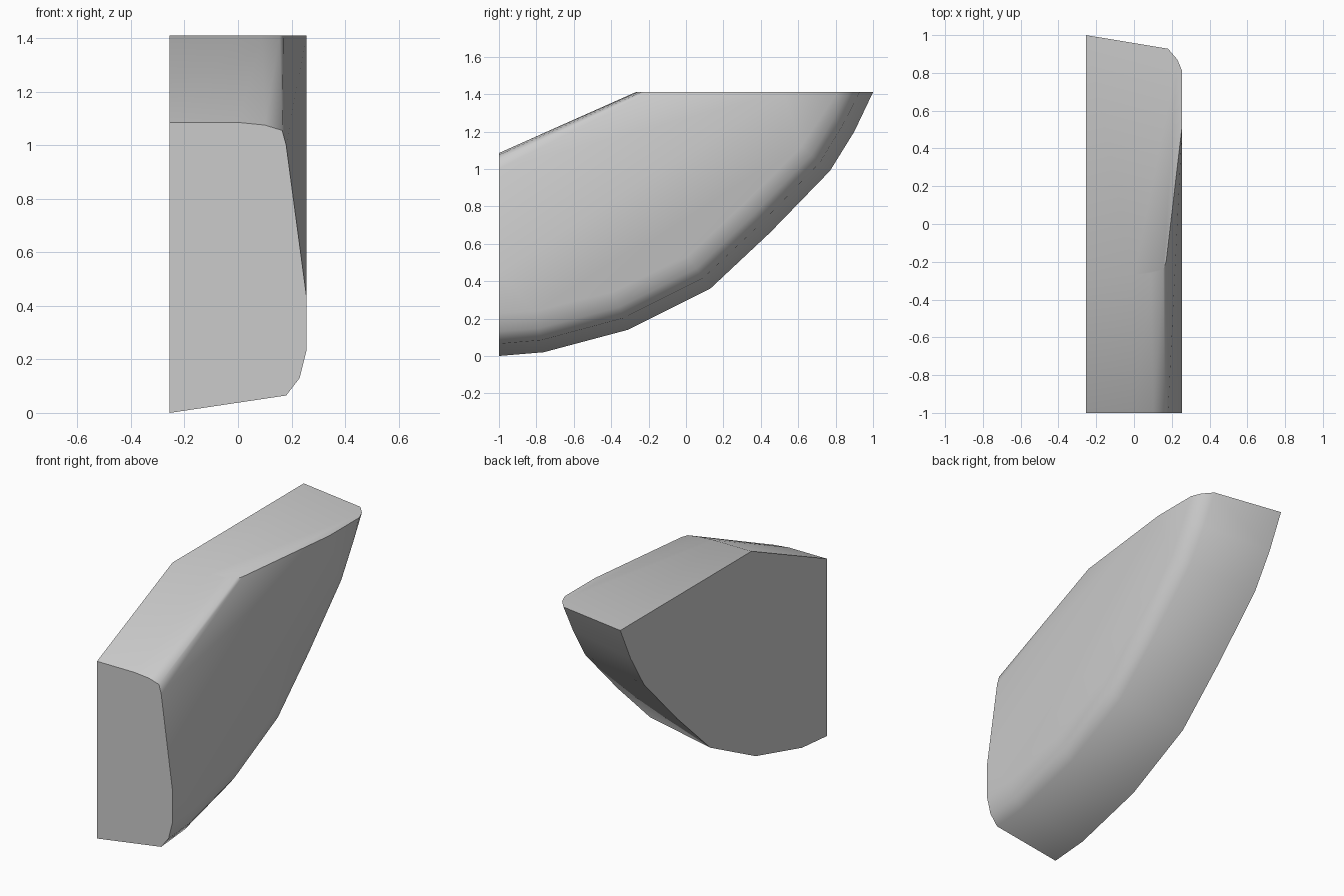
import bpy, bmesh, math
from mathutils import Vector

if "Cube" in bpy.data.objects:
    bpy.data.objects.remove(bpy.data.objects["Cube"])

FLAT = -0.255   # plane of the flat inner side
WIDE = 0.255    # plane of the full outer side
TOP = 1.41

# Curved lower edge (y, z), with unit inward directions across it
keel = [Vector(p) for p in ((-1, 0), (-0.76, 0.02), (-0.31, 0.14), (0.13, 0.36),
                            (0.45, 0.66), (0.77, 0.99), (0.9, 1.2), (1, TOP))]
inward = [Vector((0, 1))]
for a, b in zip(keel, keel[2:]):
    d = (b - a).normalized()
    inward.append(Vector((-d.y, d.x)))
inward.append(Vector((-1, 0)))

points = []
# Rounded lower edge: (x, inset at front, inset at rear)
for x, front, rear in ((FLAT, 0, 0), (0.18, 0.065, 0.072),
                       (0.23, 0.13, 0.13), (WIDE, 0.23, 0.19)):
    for i, (p, n) in enumerate(zip(keel, inward)):
        q = p + n * (front + (rear - front) * i / (len(keel) - 1))
        points.append((x, q.x, min(q.y, TOP)))

# Upper end of the full side, then the ridge and the sloping top
points += [(WIDE, -1, 0.44), (WIDE, 0.52, TOP),
           (0.18, -1, 1.0), (0.17, -0.2, TOP),
           (0.165, -1, 1.055), (0.155, -0.24, TOP),
           (0.10, -1, 1.075), (0.09, -0.26, TOP),
           (0, -1, 1.085), (0, -0.27, TOP),
           (FLAT, -1, 1.085), (FLAT, -0.27, TOP)]

# Wrap the outlines in one closed body
bm = bmesh.new()
for p in points:
    bm.verts.new(p)
hull = bmesh.ops.convex_hull(bm, input=bm.verts)
loose = [v for v in bm.verts if not v.link_faces]
bmesh.ops.delete(bm, geom=loose, context='VERTS')
bmesh.ops.dissolve_limit(bm, angle_limit=math.radians(0.5),
                         verts=bm.verts, edges=bm.edges)
bmesh.ops.recalc_face_normals(bm, faces=bm.faces)
mesh = bpy.data.meshes.new("curved_wedge_body")
bm.to_mesh(mesh)
bm.free()

grey = bpy.data.materials.new("light_grey")
grey.use_nodes = True
colour = (0.6, 0.6, 0.6, 1)
grey.diffuse_color = colour
grey.node_tree.nodes["Principled BSDF"].inputs["Base Color"].default_value = colour
mesh.materials.append(grey)

body = bpy.data.objects.new("curved_wedge_body", mesh)
bpy.context.collection.objects.link(body)
bpy.context.view_layer.objects.active = body
body.select_set(True)
bpy.ops.object.shade_smooth_by_angle(angle=math.radians(48))
